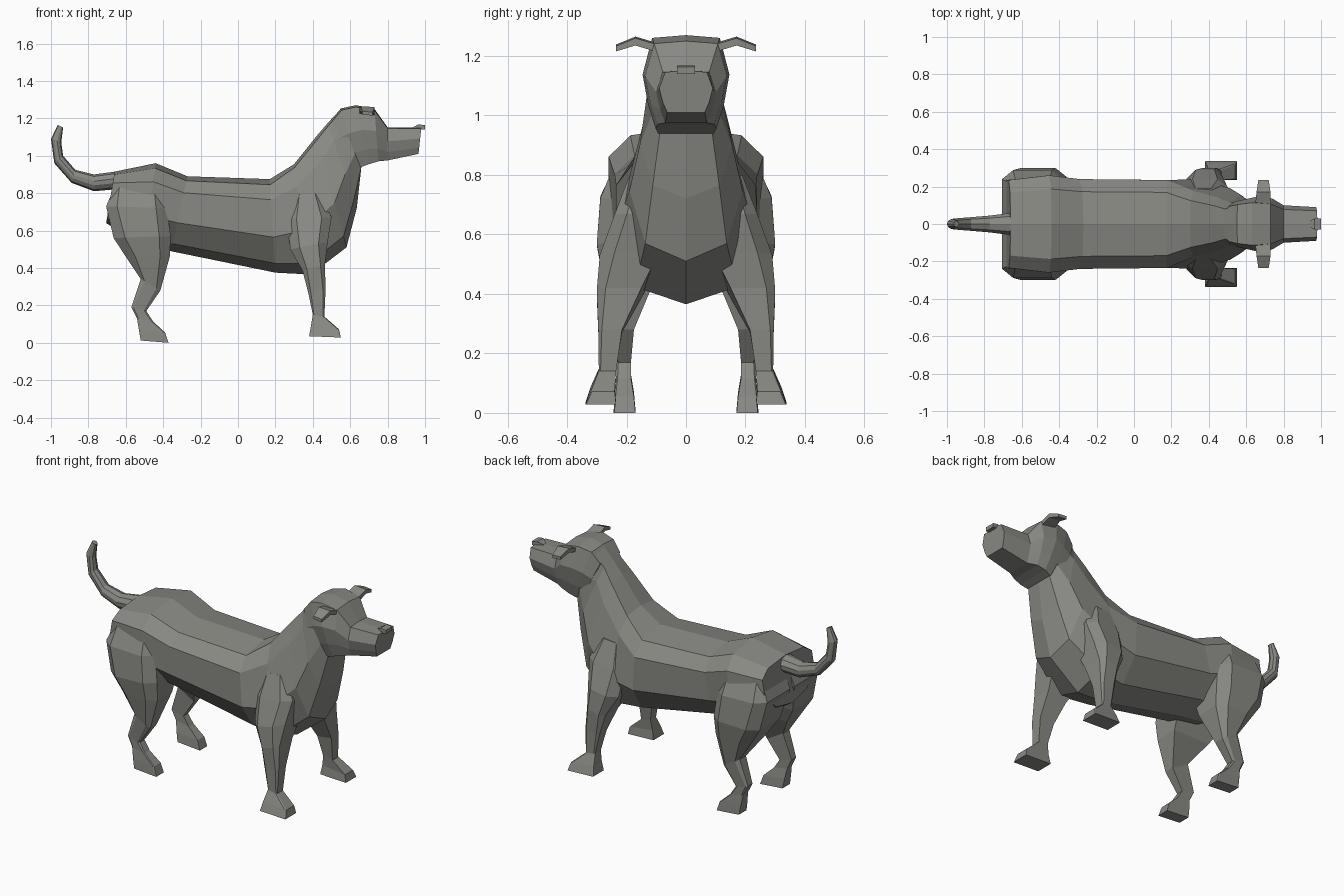
import bpy
import bmesh

# Half cross-sections: (fraction from top to bottom, fraction of half width)
BODY = [(0, 0), (.06, .72), (.22, 1), (.62, 1), (.9, .6), (1, 0)]
NECK = [(0, 0), (.03, .52), (.2, .74), (.6, 1), (.9, .72), (1, 0)]
HEAD = [(0, 0), (.03, .78), (.42, 1), (.75, .87), (1, .7), (1, 0)]
TAIL = [(0, 0), (.12, .7), (.4, 1), (.65, .95), (.9, .6), (1, 0)]

# Dark coat
coat = bpy.data.materials.new("dark_coat")
coat.diffuse_color = (.25, .25, .23, 1)


def skin(name, rings, mirror=False):
    """Bridge equal-sized rings of points into a capped flat-shaded solid."""
    bm = bmesh.new()
    loops = [[bm.verts.new(p) for p in r] for r in rings]
    n = len(loops[0])
    for a, b in zip(loops, loops[1:]):
        for i in range(n):
            j = (i + 1) % n
            bm.faces.new((a[i], a[j], b[j], b[i]))
    bm.faces.new(loops[0][::-1])
    bm.faces.new(loops[-1])
    bmesh.ops.recalc_face_normals(bm, faces=bm.faces)
    mesh = bpy.data.meshes.new(name)
    bm.to_mesh(mesh)
    bm.free()
    mesh.materials.append(coat)
    ob = bpy.data.objects.new(name, mesh)
    bpy.context.collection.objects.link(ob)
    if mirror:
        m = ob.modifiers.new("mirror", 'MIRROR')
        m.use_axis = (False, True, False)
        m.use_mirror_merge = False
    return ob


def spine(name, stations):
    """Each station: top x, top z, bottom x, bottom z, half width, section."""
    rings = []
    for tx, tz, bx, bz, w, sec in stations:
        half = [(tx + (bx - tx) * t, f * w, tz + (bz - tz) * t) for t, f in sec]
        rings.append(half + [(x, -y, z) for x, y, z in half[-2:0:-1]])
    return skin(name, rings)


def leg(name, stations):
    """Each station: back x, back z, front x, front z, inner y, outer y, chamfer."""
    rings = []
    for xb, zb, xf, zf, yi, yo, c in stations:
        ym = yo - (yo - yi) * c
        prof = [(0, yi), (0, ym), (c, yo), (1 - c, yo), (1, ym), (1, yi)]
        rings.append([(xb + (xf - xb) * t, y, zb + (zf - zb) * t) for t, y in prof])
    return skin(name, rings, True)


# Torso and neck
spine("torso", [
    (-.66, .915, -.705, .64, .235, BODY),
    (-.44, .96, -.50, .51, .26, BODY),
    (-.27, .89, -.36, .49, .24, BODY),
    (.17, .875, .20, .375, .235, BODY),
    (.30, .955, .39, .365, .24, NECK),
    (.42, 1.105, .58, .51, .19, NECK),
    (.48, 1.175, .635, .72, .155, NECK),
    (.54, 1.24, .66, .945, .125, HEAD)])

# Head and muzzle
spine("head", [
    (.50, 1.19, .60, .96, .12, HEAD),
    (.55, 1.253, .66, .94, .133, HEAD),
    (.63, 1.27, .70, .955, .146, HEAD),
    (.73, 1.25, .75, .97, .137, HEAD),
    (.80, 1.152, .80, .975, .1, HEAD),
    (.98, 1.15, .965, 1.01, .09, HEAD)])

# Nose
skin("nose", [[(x, -w, 1.14), (x, w, 1.14), (x, w, z), (x, -w, z)]
              for x, w, z in [(.935, .012, 1.152), (.965, .03, 1.168), (1.0, .03, 1.163)]])

# Ears, thin flaps folded outward
skin("ear", [[(a, y, z), (b, y, z - .005), (b, y, z - .005 - t), (a, y, z - t)]
             for y, z, a, b, t in [(.08, 1.24, .65, .73, .03), (.12, 1.25, .65, .73, .025),
                                   (.17, 1.265, .655, .73, .025), (.236, 1.238, .665, .72, .018)]],
     True)

# Tail, curling upward
spine("tail", [
    (-.62, .92, -.66, .82, .062, TAIL),
    (-.77, .90, -.77, .81, .045, TAIL),
    (-.87, .925, -.89, .855, .036, TAIL),
    (-.935, 1.0, -.982, .96, .03, TAIL),
    (-.945, 1.07, -1.0, 1.09, .026, TAIL),
    (-.935, 1.15, -.963, 1.165, .016, TAIL)])

# Hind legs with broad thighs and hock bend
leg("hind_leg", [
    (-.655, .845, -.43, .86, .02, .232, .1),
    (-.705, .73, -.38, .72, .02, .288, .18),
    (-.665, .56, -.36, .57, .06, .30, .2),
    (-.60, .46, -.365, .46, .10, .28, .22),
    (-.52, .34, -.415, .28, .175, .25, .2),
    (-.57, .19, -.49, .17, .185, .235, .15),
    (-.54, .13, -.455, .115, .185, .235, .1),
    (-.53, .07, -.39, .055, .175, .24, .05),
    (-.52, .012, -.372, 0, .17, .243, .03)])

# Front legs from shoulder to paw
leg("front_leg", [
    (.30, .79, .44, .80, .04, .19, .2),
    (.26, .66, .50, .67, .05, .24, .22),
    (.28, .50, .48, .54, .09, .29, .25),
    (.345, .385, .465, .42, .15, .30, .2),
    (.375, .27, .468, .28, .215, .295, .15),
    (.40, .15, .462, .14, .235, .293, .1),
    (.39, .09, .54, .072, .24, .32, .05),
    (.38, .035, .55, .028, .235, .338, .03)])
